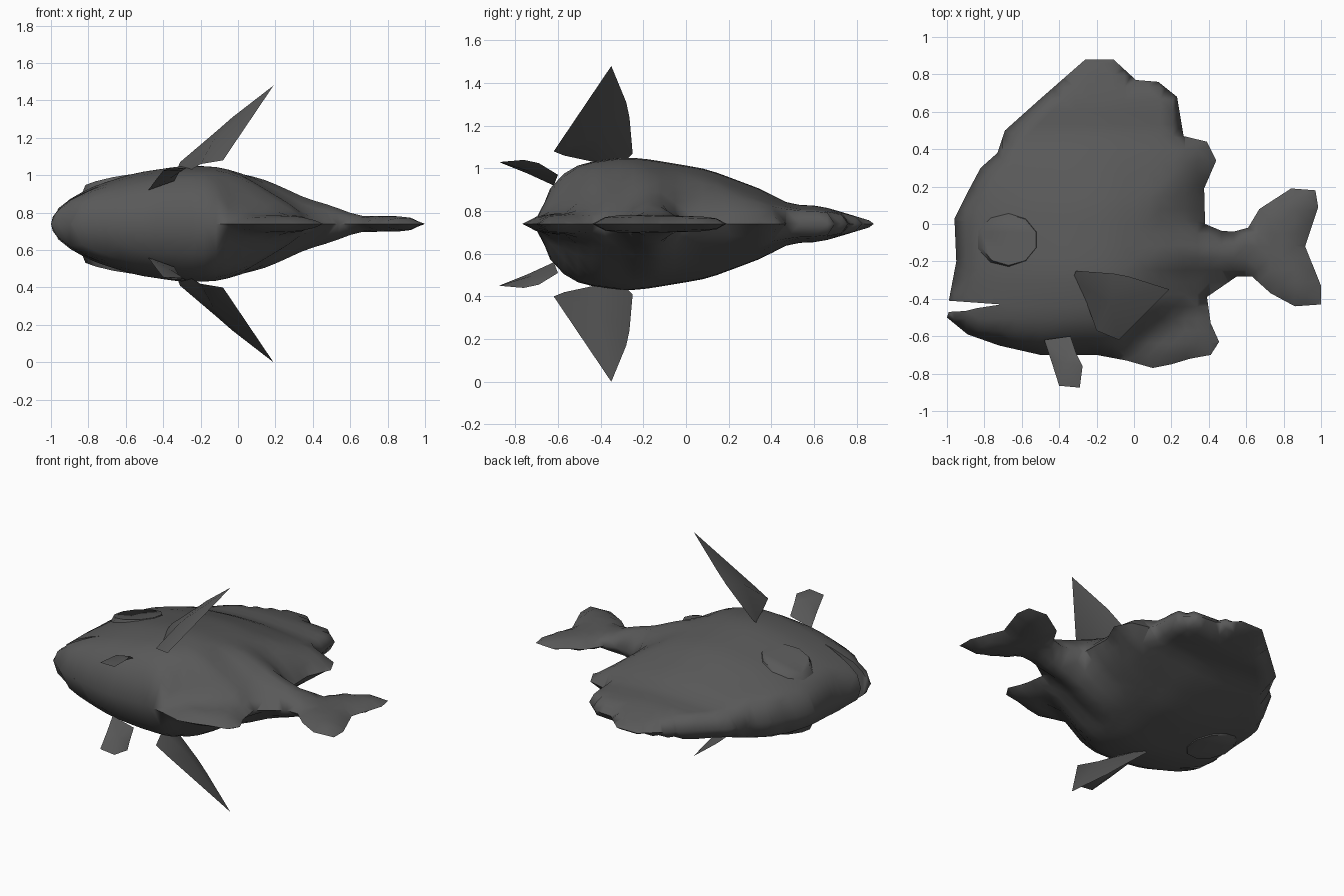
import bpy, bmesh, math
from mathutils import Vector
from mathutils.geometry import intersect_point_line

if "Cube" in bpy.data.objects:
    bpy.data.objects.remove(bpy.data.objects["Cube"])

MID = 0.74  # height of the fish's symmetry plane

skin = bpy.data.materials.new("dark_grey_skin")
skin.diffuse_color = (0.1, 0.1, 0.1, 1)
skin.use_nodes = True
skin.node_tree.nodes["Principled BSDF"].inputs["Base Color"].default_value = skin.diffuse_color


def finish(bm, name, angle):
    bmesh.ops.recalc_face_normals(bm, faces=bm.faces)
    me = bpy.data.meshes.new(name)
    bm.to_mesh(me)
    bm.free()
    ob = bpy.data.objects.new(name, me)
    bpy.context.collection.objects.link(ob)
    me.materials.append(skin)
    ob.location.z = MID
    bpy.ops.object.select_all(action='DESELECT')
    ob.select_set(True)
    bpy.context.view_layer.objects.active = ob
    bpy.ops.object.shade_smooth_by_angle(angle=math.radians(angle))
    return ob


def lerp(table, v):
    if v <= table[0][0]:
        return table[0][1]
    for (a, p), (b, q) in zip(table, table[1:]):
        if v <= b:
            return p + (q - p) * (v - a) / (b - a)
    return table[-1][1]


# Side outline: mouth, head, dorsal fin, tail, anal fin, belly
MOUTH = [(-1, -.5), (-.99, -.47), (-.9, -.465), (-.84, -.45), (-.71, -.43), (-.99, -.41)]
REST = [(-.95, -.2), (-.96, .03), (-.9, .15), (-.82, .3), (-.73, .38), (-.69, .5),
        (-.5, .67), (-.26, .88), (-.11, .88), (.01, .77), (.13, .76), (.23, .68),
        (.265, .47), (.39, .44), (.44, .34), (.375, .19), (.38, 0), (.5, -.05),
        (.61, -.02), (.67, .08), (.84, .19), (.97, .18), (.985, .09), (.915, -.12),
        (1, -.33), (1, -.43), (.86, -.44), (.73, -.37), (.63, -.28), (.55, -.28),
        (.39, -.39), (.41, -.53), (.455, -.63), (.41, -.7), (.3, -.72), (.2, -.75),
        (.1, -.77), (-.04, -.73), (-.2, -.7), (-.5, -.7), (-.72, -.65), (-.89, -.59)]
OUTLINE = MOUTH + REST
RIM = [MOUTH[-1]] + REST + [MOUTH[0]]

# Half thickness along the length and along the height
ALONG = [(-1, .02), (-.95, .11), (-.77, .205), (-.55, .275), (-.3, .313), (-.12, .31),
         (.14, .245), (.34, .16), (.5, .1), (.64, .045), (.92, .04), (1, .005)]
ACROSS = [(-.78, .01), (-.72, .05), (-.7, .09), (-.62, .21), (-.5, .28), (-.3, .31),
          (-.2, .305), (.1, .255), (.37, .155), (.48, .09), (.63, .085), (.88, .01)]


def rim_distance(x, y):
    p, best = Vector((x, y)), 9.0
    for a, b in zip(RIM, RIM[1:]):
        a, b = Vector(a), Vector(b)
        q, t = intersect_point_line(p, a, b)
        q = a.lerp(b, min(1, max(0, t)))
        best = min(best, (p - q.to_2d()).length)
    return best


def raw_thickness(x, y):
    d = rim_distance(x, y)
    h = lerp(ALONG, x) * lerp(ACROSS, y) / .31
    h = min(h, .33 * min(1, d / .2) ** .6)
    if x > .6:      # tail fin tapers to sharp edges
        return min(h, .045 * min(1, d / .06))
    fin = .045 * min(1, d / .07)
    off_axis = abs(y + .15) - .13   # dorsal and anal fins thin out behind the body
    h = min(h, fin + max(0, .38 - x) * .6 + max(0, -off_axis) * 1.1)
    if x > -.1:     # anal fin hangs below the rising belly
        h = min(h, fin + max(0, y + .7 - .62 * (x + .1)) * 1.2)
    return h


def thickness(x, y):
    """Thickness averaged over a small disc that stays inside the outline."""
    d = rim_distance(x, y)
    if d < .003:
        return 0.0
    r = min(.05, d * .7)
    total = 2 * raw_thickness(x, y)
    for k in range(8):
        a = k * math.pi / 4
        total += raw_thickness(x + r * math.cos(a), y + r * math.sin(a))
    return total / 10


# Body with dorsal, tail and anal fins: gridded outline inflated to both sides
bm = bmesh.new()
bm.faces.new([bm.verts.new((x, y, 0)) for x, y in OUTLINE])
bmesh.ops.triangulate(bm, faces=bm.faces)
STEP = .065
for axis in (0, 1):
    normal = Vector((1 - axis, axis, 0))
    for i in range(-16, 17):
        bmesh.ops.bisect_plane(bm, geom=bm.verts[:] + bm.edges[:] + bm.faces[:],
                               plane_co=normal * (i * STEP + .013), plane_no=normal)
inner = [e for e in bm.edges if len(e.link_faces) == 2]
bmesh.ops.dissolve_limit(bm, angle_limit=.001, verts=[],
                         edges=[e for e in inner if all(
                             abs((e.verts[0].co[k] - e.verts[1].co[k])) > 1e-4 for k in (0, 1))])
# drop leftover points on straight grid lines, then pull slivers onto the rim
bmesh.ops.dissolve_verts(bm, verts=[v for v in bm.verts if not v.is_boundary
                                    and len(v.link_edges) == 2])
near = bmesh.ops.find_doubles(bm, verts=bm.verts[:], dist=.018,
                              keep_verts=[v for v in bm.verts if v.is_boundary])
bmesh.ops.weld_verts(bm, targetmap=near["targetmap"])
bmesh.ops.triangulate(bm, faces=bm.faces)
border = [e for e in bm.edges if e.is_boundary]
pairs = {}
for v in bm.verts[:]:
    h = thickness(v.co.x, v.co.y)
    v.co.z = h
    pairs[v] = bm.verts.new((v.co.x, v.co.y, -h)) if h > 0 else v
for f in bm.faces[:]:
    vs = [pairs[v] for v in reversed(f.verts)]
    if any(a is not b for a, b in zip(reversed(vs), f.verts)):
        bm.faces.new(vs)
for e in border:  # mouth walls
    a, b = e.verts
    loop = list(dict.fromkeys([a, b, pairs[b], pairs[a]]))
    if len(loop) > 2:
        bm.faces.new(loop)
finish(bm, "body", 75)


def paired_fin(name, rim, centres):
    """Thin fin: rim joined to a centre point on either face, on both flanks."""
    for side, s in (("upper", 1), ("lower", -1)):
        bm = bmesh.new()
        ring = [bm.verts.new((x, y, z * s)) for x, y, z in rim]
        for c in centres:
            mid = bm.verts.new((c[0], c[1], c[2] * s))
            for a, b in zip(ring, ring[1:] + ring[:1]):
                bm.faces.new((a, b, mid))
        finish(bm, name + "_" + side, 40)


# Pectoral and pelvic fins
paired_fin("pectoral_fin",
           [(-.33, -.3, .28), (-.31, -.25, .33), (-.11, -.265, .5), (-.03, -.28, .57),
            (.19, -.35, .74), (-.08, -.62, .34), (-.2, -.57, .32), (-.25, -.43, .29)],
           [(-.13, -.42, .45), (-.08, -.42, .4)])
paired_fin("pelvic_fin",
           [(-.48, -.62, .18), (-.44, -.74, .235), (-.4, -.865, .285), (-.29, -.875, .29),
            (-.275, -.76, .3), (-.31, -.69, .285), (-.34, -.6, .23)],
           [(-.37, -.74, .295), (-.36, -.73, .245)])

# Eyes: flat discs sunk into the head, the lower front edge standing proud
for side, s in (("upper", 1), ("lower", -1)):
    bm = bmesh.new()
    bmesh.ops.create_cone(bm, cap_ends=True, segments=10, radius1=1, radius2=.85, depth=1)
    for v in bm.verts:
        x, y, z = v.co.x * .18, v.co.y * .16, v.co.z * .06 - .03
        v.co = (x - .67, y - .085, s * (.232 + z + x * .2 - y * .13))
    finish(bm, "eye_" + side, 60)
